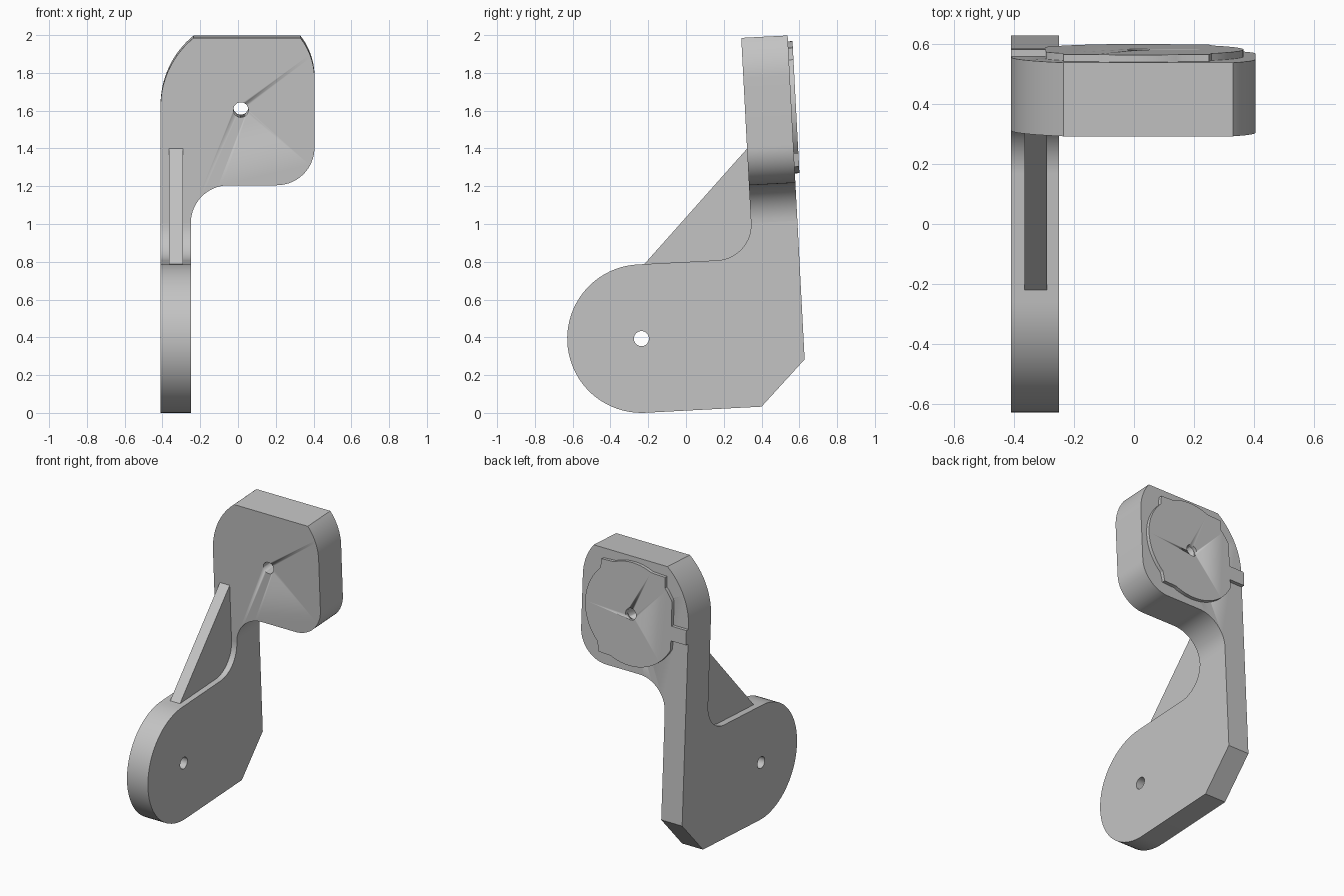
import bpy, bmesh, math

cube = bpy.data.objects.get("Cube")
if cube:
    bpy.data.objects.remove(cube, do_unlink=True)

TILT = math.radians(3)              # whole bracket leans back
LEFT, INNER = -0.41, -0.25          # arm plate faces in x
FRONT, BACK = 0.396, 0.642          # head faces in depth
JOIN = 0.985                        # height where arm meets head
HUB_X, HUB_Z = 0.015, 1.586         # head bore
PIVOT_Y, PIVOT_Z = -0.215, 0.405    # arm bore

grey = bpy.data.materials.new("plain grey")
grey.use_nodes = True
grey.diffuse_color = (0.55, 0.55, 0.55, 1)
grey.node_tree.nodes["Principled BSDF"].inputs["Base Color"].default_value = grey.diffuse_color


def arc(cx, cz, r, a0, a1, n=16):
    angles = [math.radians(a0 + (a1 - a0) * i / n) for i in range(n + 1)]
    return [(cx + r * math.cos(a), cz + r * math.sin(a)) for a in angles]


def prism(name, profile, axis, a, b):
    """Extrude a closed profile along x or y from a to b."""
    def place(p, d):
        return (d, p[0], p[1]) if axis == "x" else (p[0], d, p[1])
    bm = bmesh.new()
    near = [bm.verts.new(place(p, a)) for p in profile]
    far = [bm.verts.new(place(p, b)) for p in profile]
    bm.faces.new(near)
    bm.faces.new(far)
    n = len(profile)
    for i in range(n):
        j = (i + 1) % n
        bm.faces.new((near[i], near[j], far[j], far[i]))
    bmesh.ops.recalc_face_normals(bm, faces=bm.faces)
    mesh = bpy.data.meshes.new(name)
    bm.to_mesh(mesh)
    bm.free()
    mesh.materials.append(grey)
    obj = bpy.data.objects.new(name, mesh)
    bpy.context.collection.objects.link(obj)
    obj.rotation_euler.x = TILT
    bpy.ops.object.select_all(action="DESELECT")
    obj.select_set(True)
    bpy.context.view_layer.objects.active = obj
    bpy.ops.object.shade_smooth_by_angle(angle=math.radians(30))
    return obj


def drill(obj, cutter):
    mod = obj.modifiers.new("bore", "BOOLEAN")
    mod.operation = "DIFFERENCE"
    mod.solver = "EXACT"
    mod.object = cutter
    cutter.hide_render = True
    cutter.display_type = "WIRE"
    cutter.hide_set(True)


# Arm plate: round lobe, clipped rear corner, filleted rise to the head
arm = prism("arm_plate",
            arc(PIVOT_Y, PIVOT_Z, 0.393, 90, 270, 40)
            + [(0.401, 0.012), (BACK, 0.25), (BACK, JOIN)]
            + arc(FRONT - 0.187, JOIN, 0.187, 0, -90),
            "x", LEFT, INNER)

# Head block with rounded corners and a fillet down to the arm
head = prism("head_block",
             [(LEFT, JOIN)]
             + arc(0.062, 1.6, 0.472, 180, 129)
             + arc(0.054, 1.75, 0.351, 38.2, 0)
             + arc(0.205, 1.386, 0.2, 0, -90)
             + arc(INNER + 0.201, JOIN, 0.201, 90, 180),
             "y", FRONT, BACK)

# Stiffening rib between arm and head
prism("stiffening_rib",
      [(-0.18, 0.797), (FRONT, 1.38), (0.42, 1.38), (0.42, 0.78), (-0.18, 0.78)],
      "x", -0.365, -0.29)

# Raised rear disc with corner lugs and a side tab
outline = (arc(0, 0, 0.35, -45, 46, 24) + [(0.235, 0.315)]
           + arc(0, 0, 0.35, 66, 114) + [(-0.25, 0.315)]
           + arc(0, 0, 0.35, 136, 152, 6)
           + [(-0.31, 0), (-0.425, 0), (-0.425, -0.1), (-0.31, -0.1)]
           + arc(0, 0, 0.35, 208, 294, 24) + [(0.235, -0.315)])
disc = prism("rear_disc", [(HUB_X + x, HUB_Z + z) for x, z in outline],
             "y", BACK, BACK + 0.024)

# Bores
head_bore = prism("head_bore_cutter", arc(HUB_X, HUB_Z, 0.04, 0, 345, 23), "y", 0.2, 0.9)
arm_bore = prism("arm_bore_cutter", arc(PIVOT_Y, PIVOT_Z, 0.04, 0, 345, 23), "x", -0.6, 0)
drill(head, head_bore)
drill(disc, head_bore)
drill(arm, arm_bore)
